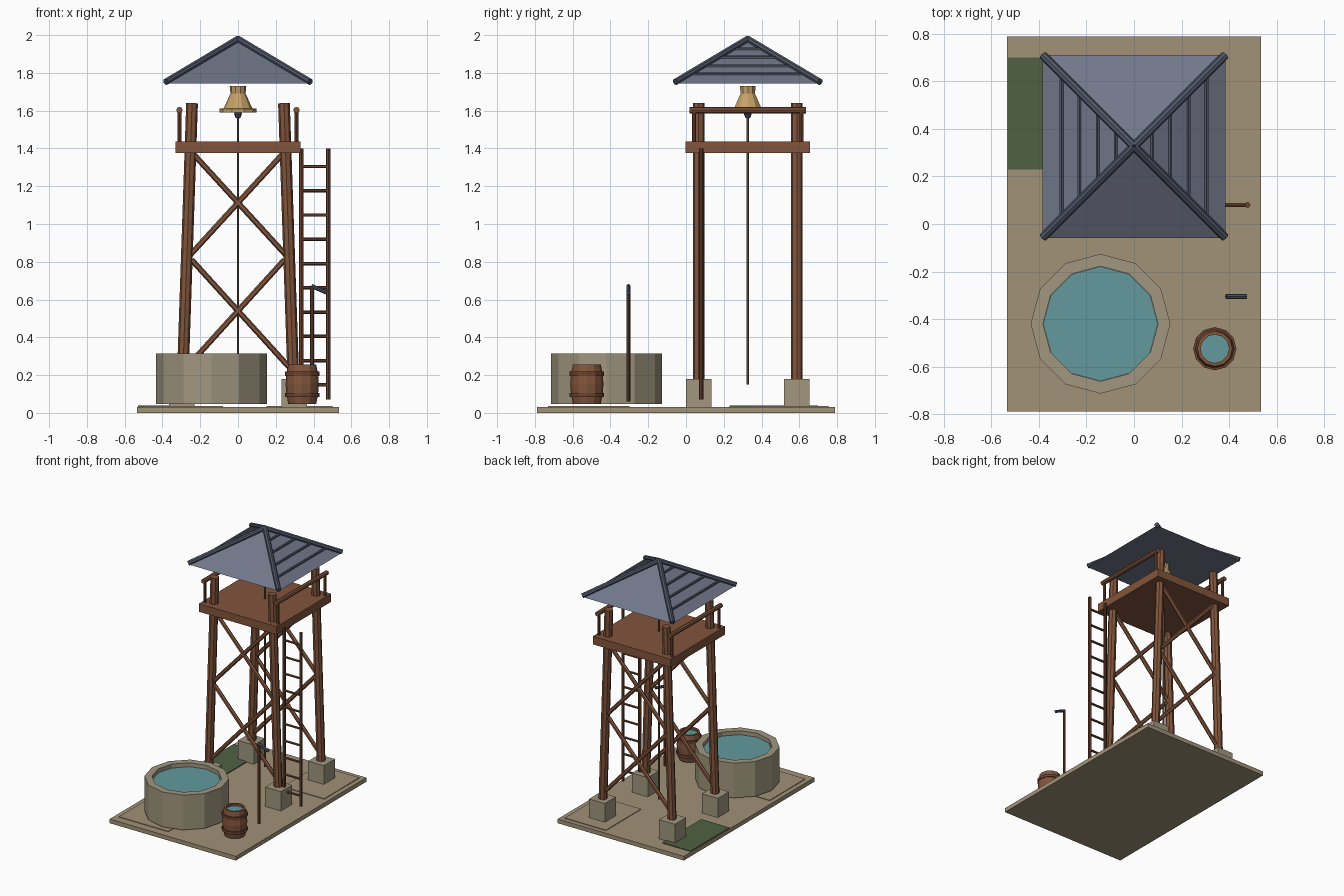
import bpy, bmesh, math
from mathutils import Vector

if "Cube" in bpy.data.objects:
    bpy.data.objects.remove(bpy.data.objects["Cube"])


def material(name, r, g, b):
    lin = [((c / 255 + 0.055) / 1.055) ** 2.4 for c in (r, g, b)]
    m = bpy.data.materials.new(name)
    m.diffuse_color = (*lin, 1)
    m.use_nodes = True
    m.node_tree.nodes["Principled BSDF"].inputs["Base Color"].default_value = m.diffuse_color
    return m


WOOD = material("wood", 130, 85, 60)
DARK = material("dark wood", 106, 67, 48)
SLATE = material("roof slate", 114, 120, 138)
IRON = material("dark slate", 78, 86, 102)
SAND = material("sand", 161, 146, 121)
STONE = material("stone", 161, 151, 127)
WATER = material("water", 99, 154, 158)
GRASS = material("grass", 80, 97, 66)
BRASS = material("brass", 196, 160, 104)
ROPE = material("rope", 112, 90, 64)


def finish(name, bm, mat):
    bmesh.ops.recalc_face_normals(bm, faces=bm.faces)
    me = bpy.data.meshes.new(name)
    bm.to_mesh(me)
    bm.free()
    me.materials.append(mat)
    ob = bpy.data.objects.new(name, me)
    bpy.context.collection.objects.link(ob)
    return ob


def box(name, lo, hi, mat):
    bm = bmesh.new()
    bmesh.ops.create_cube(bm, size=1)
    for v in bm.verts:
        v.co = [(a + b) / 2 + c * (b - a) for a, b, c in zip(lo, hi, v.co)]
    return finish(name, bm, mat)


def rod(name, a, b, r, mat, sides=8, r2=None):
    a, b = Vector(a), Vector(b)
    bm = bmesh.new()
    bmesh.ops.create_cone(bm, cap_ends=True, segments=sides, radius1=r,
                          radius2=r if r2 is None else r2, depth=(b - a).length)
    ob = finish(name, bm, mat)
    ob.location = (a + b) / 2
    ob.rotation_mode = 'QUATERNION'
    ob.rotation_quaternion = (b - a).to_track_quat('Z', 'Y')
    return ob


def lathe(name, profile, sides, center, mat):
    bm = bmesh.new()
    rings = []
    for r, z in profile:
        if r == 0:
            rings.append([bm.verts.new((center[0], center[1], z))] * sides)
        else:
            rings.append([bm.verts.new((center[0] + r * math.cos(t), center[1] + r * math.sin(t), z))
                          for t in (2 * math.pi * i / sides for i in range(sides))])
    for p, q in zip(rings, rings[1:]):
        for i in range(sides):
            j = (i + 1) % sides
            bm.faces.new(list(dict.fromkeys((p[i], p[j], q[j], q[i]))))
    return finish(name, bm, mat)


CY = 0.327          # tower centre line
LEG_Y = 0.26        # half spacing of the legs


# Ground slab, raised paving and grass
box("ground", (-0.535, -0.79, 0), (0.535, 0.79, 0.032), SAND)
box("front_paving", (-0.50, -0.73, 0.03), (-0.08, -0.30, 0.037), SAND)
box("back_paving", (0.15, 0.33, 0.03), (0.50, 0.755, 0.037), SAND)
box("grass_patch", (-0.53, 0.23, 0.03), (-0.29, 0.70, 0.038), GRASS)

# Legs leaning inward in x, on stone feet
def leg_x(z):
    return 0.299 - 0.034 * z


for sx in (-1, 1):
    for sy in (-1, 1):
        y = CY + sy * LEG_Y
        box("stone_foot", (sx * 0.297 - 0.067, y - 0.067, 0.03),
            (sx * 0.297 + 0.067, y + 0.067, 0.18), STONE)
        rod("leg", (sx * leg_x(0.1), y, 0.1), (sx * leg_x(1.64), y, 1.64), 0.031, WOOD)

# Crossed braces on front and back
for sy in (-1, 1):
    y = CY + sy * LEG_Y
    for z0, z1 in ((0.245, 0.81), (0.82, 1.38)):
        for sx in (-1, 1):
            rod("brace", (sx * 0.268, y, z0), (-sx * 0.245, y, z1), 0.015, WOOD, 6)

# Deck and side railings
box("deck", (-0.33, CY - 0.33, 1.375), (0.33, CY + 0.33, 1.437), WOOD)
for sx in (-1, 1):
    x = sx * 0.31
    rod("handrail", (x, CY - 0.308, 1.603), (x, CY + 0.308, 1.603), 0.017, WOOD)
    for sy in (-1, 1):
        y = CY + sy * 0.285
        rod("rail_post", (x, y, 1.43), (x, y, 1.60), 0.011, DARK)

# Pyramid roof
EAVE, PEAK, HALF = 1.745, 1.972, 0.385
bm = bmesh.new()
base = [bm.verts.new((sx * HALF, CY + sy * HALF, EAVE))
        for sx, sy in ((-1, -1), (1, -1), (1, 1), (-1, 1))]
tip = bm.verts.new((0, CY, PEAK))
bm.faces.new(base)
for i in range(4):
    bm.faces.new((base[i], base[(i + 1) % 4], tip))
finish("roof", bm, SLATE)

# Hip beams and battens on the two side slopes
for sx in (-1, 1):
    for sy in (-1, 1):
        rod("hip_beam", (sx * 0.383, CY + sy * 0.383, 1.752), (0, CY, 1.98), 0.018, IRON)
    for d in (0.305, 0.23, 0.153, 0.077):
        z = PEAK - (PEAK - EAVE) * d / HALF
        rod("roof_batten", (sx * d, CY - d, z), (sx * d, CY + d, z), 0.009, IRON, 6)

# Bell, clapper and pull rope
lathe("bell", [(0, 1.73), (0.044, 1.73), (0.040, 1.69), (0.052, 1.665), (0.076, 1.612),
               (0.099, 1.610), (0.099, 1.59), (0.07, 1.59), (0.035, 1.68), (0, 1.69)],
      10, (0, CY), BRASS)
lathe("clapper", [(0, 1.605), (0.012, 1.60), (0.021, 1.582), (0.012, 1.562), (0, 1.557)],
      8, (0, CY), IRON)
rod("rope", (0, CY, 0.15), (0, CY, 1.62), 0.007, ROPE, 6)

# Ladder
for x in (0.335, 0.478):
    rod("ladder_rail", (x, 0.08, 0.07), (x, 0.08, 1.40), 0.012, DARK)
for i in range(10):
    z = 0.148 + i * 0.1285
    rod("ladder_rung", (0.335, 0.08, z), (0.478, 0.08, z), 0.009, DARK, 6)

# Round basin with water
BASIN = (-0.141, -0.42)
lathe("basin", [(0, 0.048), (0.294, 0.048), (0.294, 0.315), (0.242, 0.315), (0.242, 0.20), (0, 0.20)],
      12, BASIN, STONE)
lathe("basin_water", [(0, 0.285), (0.241, 0.285), (0.241, 0.21), (0, 0.21)], 12, BASIN, WATER)

# Barrel with hoops and water
BARREL = (0.34, -0.525)
lathe("barrel", [(0, 0.048), (0.074, 0.048), (0.084, 0.10), (0.088, 0.15), (0.084, 0.205),
                 (0.074, 0.255), (0.060, 0.255), (0.060, 0.2), (0, 0.2)], 12, BARREL, WOOD)
for z in (0.095, 0.207):
    lathe("barrel_hoop", [(0.078, z - 0.011), (0.091, z - 0.011), (0.091, z + 0.011),
                          (0.078, z + 0.011), (0.078, z - 0.011)], 12, BARREL, DARK)
lathe("barrel_water", [(0, 0.238), (0.0605, 0.238), (0.0605, 0.21), (0, 0.21)], 12, BARREL, WATER)

# Standing hand tool
rod("tool_handle", (0.392, -0.305, 0.06), (0.392, -0.305, 0.67), 0.010, DARK)
rod("tool_head", (0.388, -0.305, 0.672), (0.472, -0.305, 0.636), 0.011, IRON)
